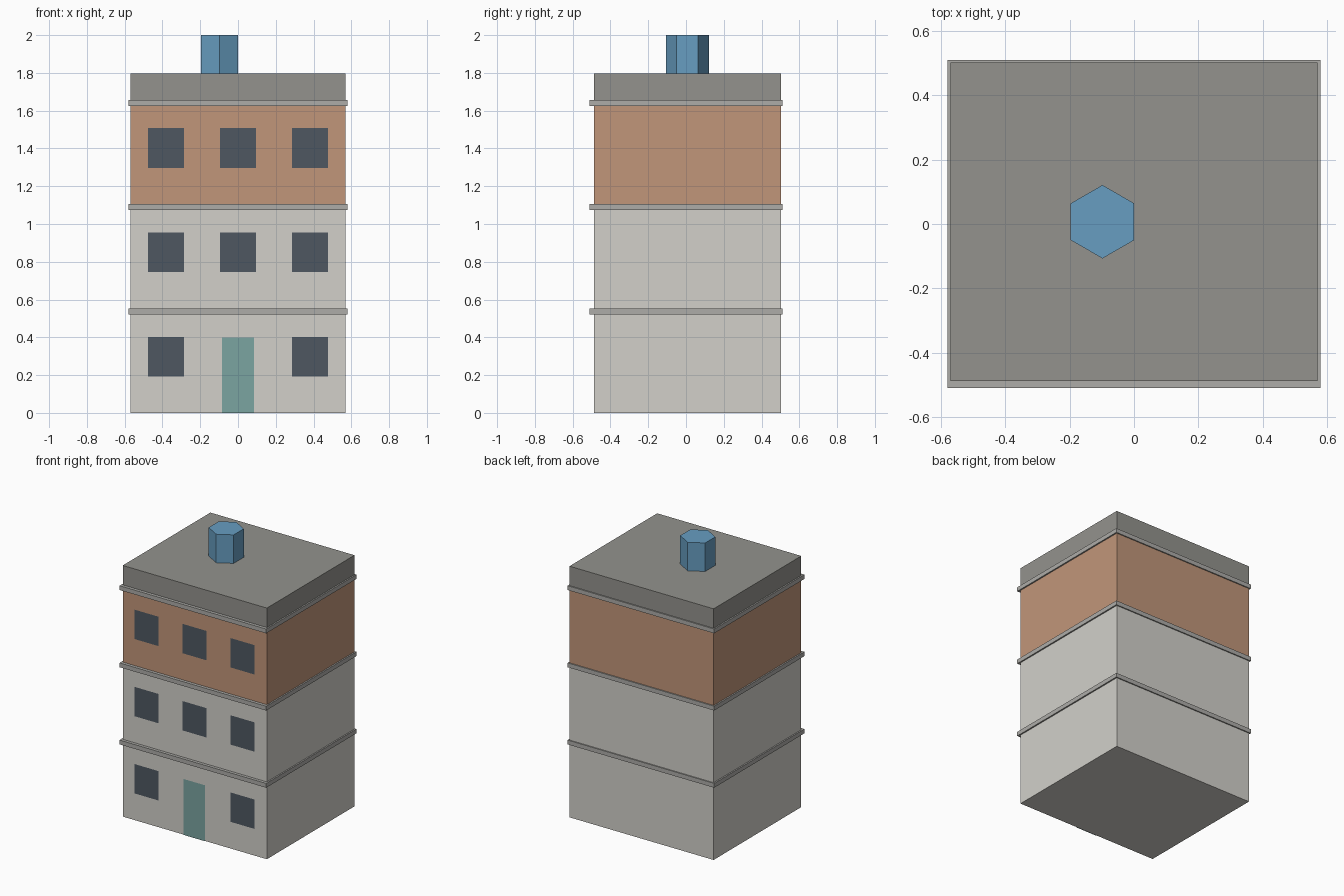
import bpy
import math

if "Cube" in bpy.data.objects:
    bpy.data.objects.remove(bpy.data.objects["Cube"])

FLOOR = 0.552          # storey height
CY = 0.007             # body centre in y (ledges reach slightly further forward)
W, D = 1.14, 0.99      # body width and depth
FRONT = CY - D / 2


def material(name, rgb):
    m = bpy.data.materials.new(name)
    m.diffuse_color = [(c / 255) ** 2.2 for c in rgb] + [1]
    m.use_nodes = True
    m.node_tree.nodes["Principled BSDF"].inputs["Base Color"].default_value = m.diffuse_color
    return m


WALL = material("pale_wall", (209, 207, 201))
BRICK = material("brick", (192, 149, 121))
TRIM = material("trim", (172, 171, 167))
ROOF = material("roof_grey", (146, 145, 140))
GLASS = material("dark_glass", (80, 88, 97))
DOOR = material("door_teal", (122, 163, 160))
BLUE = material("chimney_blue", (103, 156, 192))


def finish(name, mat):
    ob = bpy.context.object
    ob.name = name
    ob.data.materials.append(mat)
    return ob


def box(name, size, cy, z0, z1, mat):
    bpy.ops.mesh.primitive_cube_add(size=1, location=(0, cy, (z0 + z1) / 2))
    ob = finish(name, mat)
    ob.scale = (size[0], size[1], z1 - z0)


def panel(name, x, z0, w, h, mat):
    # flat panel just in front of the facade, facing -y
    bpy.ops.mesh.primitive_plane_add(size=1, location=(x, FRONT - 0.004, z0 + h / 2),
                                     rotation=(math.pi / 2, 0, 0))
    ob = finish(name, mat)
    ob.scale = (w, h, 1)


for i in range(3):
    top = (i + 1) * FLOOR
    # storey and the ledge around its top
    box(f"storey_{i + 1}", (W, D), CY, i * FLOOR, top, BRICK if i == 2 else WALL)
    box(f"ledge_{i + 1}", (1.16, 1.02), 0, top - 0.03, top + 0.001, TRIM)
    # windows, with the door in the middle of the ground floor
    for col in (-1, 0, 1):
        if i == 0 and col == 0:
            panel("door", 0, 0, 0.17, 0.40, DOOR)
        else:
            panel(f"window_{i + 1}_{col + 2}", col * 0.381, i * FLOOR + 0.193, 0.19, 0.21, GLASS)

# roof block
box("roof", (W, D), CY, 3 * FLOOR, 1.796, ROOF)

# hexagonal chimney, corners pointing front and back
bpy.ops.mesh.primitive_cylinder_add(vertices=6, radius=0.114, depth=0.204,
                                    location=(-0.098, CY, 1.898))
finish("chimney", BLUE)
